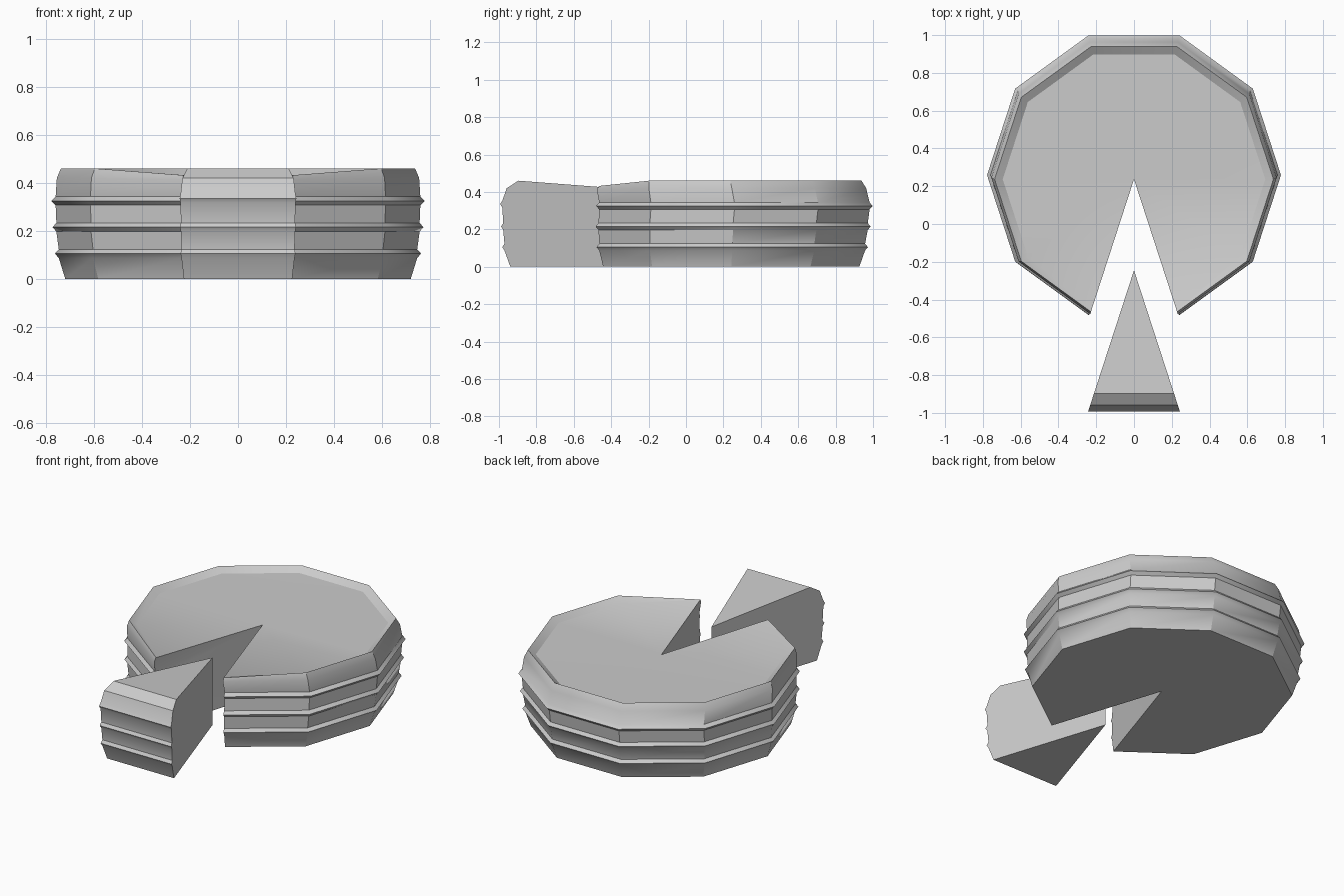
import bpy, bmesh, math

cube = bpy.data.objects.get("Cube")
if cube:
    bpy.data.objects.remove(cube)

grey = bpy.data.materials.new("light grey")
grey.use_nodes = True
colour = (0.6, 0.6, 0.6, 1)
grey.diffuse_color = colour
grey.node_tree.nodes["Principled BSDF"].inputs["Base Color"].default_value = colour

FLOOR = 0.432  # height of the sunken top at its edge


def ridge(z, r, out, shift):
    """A narrow band running round the side, as (height, radius, back shift)."""
    return [(z - 0.018, r, shift), (z, r + out, shift), (z + 0.018, r, shift)]


def build(name, angles, profile, centre_y, apex_top, notch_ends):
    """Sweep a side profile round the angles and close it to a sharp centre."""
    bm = bmesh.new()

    def vert(a, z, r, shift):
        return bm.verts.new((r * math.cos(a), centre_y + shift + r * math.sin(a), z))

    columns = []
    for i, deg in enumerate(angles):
        points = list(profile)
        if notch_ends and i in (0, len(angles) - 1):
            # the raised rim melts into the top beside the cut
            points[-3] = (FLOOR - 0.02, 0.75, 0)
            points[-2] = (FLOOR, 0.738, 0)
            points[-1] = (FLOOR, 0.73, 0)
        columns.append([vert(math.radians(deg), *p) for p in points])

    for a, b in zip(columns, columns[1:]):
        for k in range(len(profile) - 1):
            bm.faces.new((a[k], b[k], b[k + 1], a[k + 1]))

    low = bm.verts.new((0, centre_y, 0))
    high = bm.verts.new((0, centre_y, apex_top))
    bm.faces.new([c[0] for c in reversed(columns)] + [low])
    bm.faces.new([c[-1] for c in columns] + [high])
    bm.faces.new(columns[0] + [high, low])
    bm.faces.new(columns[-1][::-1] + [low, high])
    bmesh.ops.recalc_face_normals(bm, faces=bm.faces)
    # triangulate the concave or uneven caps
    bmesh.ops.triangulate(bm, faces=[f for f in bm.faces if len(f.verts) > 4])

    mesh = bpy.data.meshes.new(name)
    bm.to_mesh(mesh)
    bm.free()
    mesh.materials.append(grey)
    obj = bpy.data.objects.new(name, mesh)
    bpy.context.collection.objects.link(obj)
    bpy.ops.object.select_all(action="DESELECT")
    obj.select_set(True)
    bpy.context.view_layer.objects.active = obj
    bpy.ops.object.shade_smooth_by_angle(angle=math.radians(33))


# Large ten-sided round with one side's wedge missing at the front
side = [(0, 0.72, 0.005)]
side += ridge(0.105, 0.747, 0.016, 0.01)
side += ridge(0.215, 0.757, 0.016, 0.015)
side += ridge(0.325, 0.760, 0.018, 0.022)
rim = [(0.42, 0.755, 0.008), (0.46, 0.738, 0), (FLOOR, 0.695, 0)]
build("cut_round", [-72 + 36 * i for i in range(10)], side + rim, 0.237, 0.425, True)

# Loose wedge pulled out in front
side = [(0, 0.73, 0)]
side += ridge(0.105, 0.763, 0.012, 0)
side += ridge(0.215, 0.770, 0.012, 0)
side += ridge(0.335, 0.775, 0.012, 0)
crown = [(0.42, 0.75, 0), (0.46, 0.685, 0)]
build("loose_wedge", [-108, -72], side + crown, -0.245, 0.41, False)
